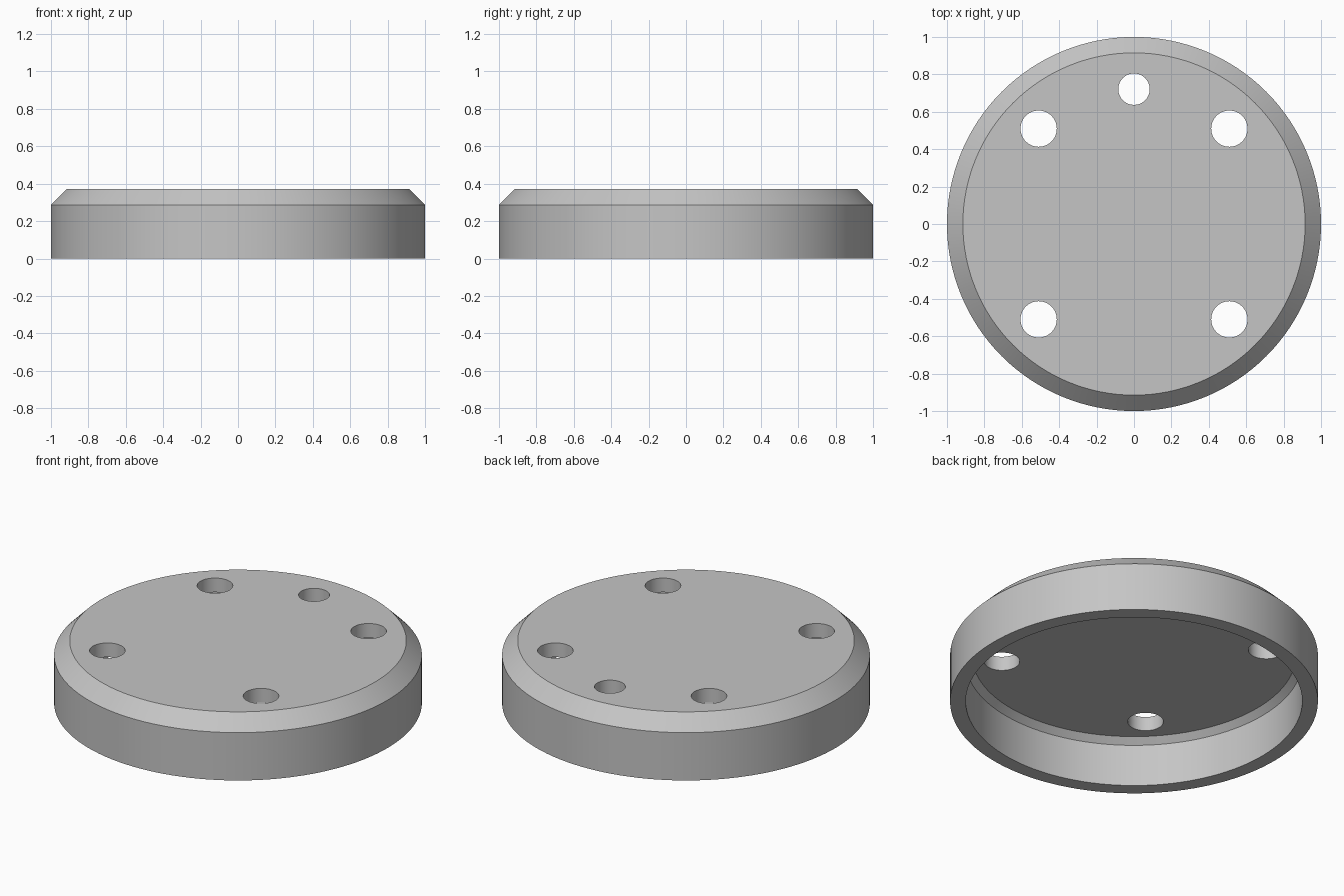
import bpy, bmesh
from math import radians, sin, cos, tau
from mathutils import Vector

cube = bpy.data.objects.get("Cube")
if cube:
    bpy.data.objects.remove(cube)

SEGMENTS = 128
HEIGHT, WALL, CHAMFER = 0.372, 0.085, 0.085
INNER = 0.035                      # chamfer inside the cavity
BOLT_CIRCLE = 0.721

# Material
grey = bpy.data.materials.new("light grey")
grey.use_nodes = True
colour = (0.56, 0.56, 0.56, 1)
grey.diffuse_color = colour
grey.node_tree.nodes["Principled BSDF"].inputs["Base Color"].default_value = colour


def lathe(name, profile):
    """Revolve an (r, z) profile that starts and ends on the z axis."""
    bm = bmesh.new()
    rings = []
    for r, z in profile:
        rings.append([bm.verts.new((r * cos(tau * i / SEGMENTS), r * sin(tau * i / SEGMENTS), z))
                      for i in range(SEGMENTS)])
    for a, b in zip(rings, rings[1:]):
        for i in range(SEGMENTS):
            j = (i + 1) % SEGMENTS
            bm.faces.new((a[i], a[j], b[j], b[i]))
    # Flat discs close the cavity ceiling and the top
    bm.faces.new(rings[0])
    bm.faces.new(rings[-1])
    bmesh.ops.recalc_face_normals(bm, faces=bm.faces)
    mesh = bpy.data.meshes.new(name)
    bm.to_mesh(mesh)
    bm.free()
    obj = bpy.data.objects.new(name, mesh)
    bpy.context.collection.objects.link(obj)
    mesh.materials.append(grey)
    return obj


# Hollow cap with a chamfered rim, open underneath
ceiling = HEIGHT - WALL
bore = 1 - WALL
cap = lathe("cap", [
    (bore - INNER, ceiling),
    (bore, ceiling - INNER),
    (bore, 0),
    (1, 0),
    (1, HEIGHT - CHAMFER),
    (1 - CHAMFER, HEIGHT),
])

# Four bolt holes and one smaller hole at the back, on one circle
holes = [(angle, 0.097) for angle in (45, 135, 225, 315)] + [(90, 0.084)]
for number, (angle, radius) in enumerate(holes):
    a = radians(angle)
    bpy.ops.mesh.primitive_cylinder_add(
        vertices=48, radius=radius, depth=0.4,
        location=Vector((cos(a), sin(a), 0)) * BOLT_CIRCLE + Vector((0, 0, HEIGHT)))
    cutter = bpy.context.object
    cutter.name = f"hole_cutter_{number}"
    cutter.hide_render = True
    cutter.data.materials.append(grey)
    cut = cap.modifiers.new("hole", 'BOOLEAN')
    cut.operation, cut.solver, cut.object = 'DIFFERENCE', 'EXACT', cutter

# Apply the cuts and drop the cutters
bpy.context.view_layer.update()
cut_mesh = bpy.data.meshes.new_from_object(cap.evaluated_get(bpy.context.evaluated_depsgraph_get()))
cutters = [m.object for m in cap.modifiers]
cap.modifiers.clear()
cap.data = cut_mesh
for cutter in cutters:
    bpy.data.objects.remove(cutter)

# Smooth round walls, keep the edges crisp
bpy.ops.object.select_all(action='DESELECT')
cap.select_set(True)
bpy.context.view_layer.objects.active = cap
bpy.ops.object.shade_smooth_by_angle(angle=radians(30))
